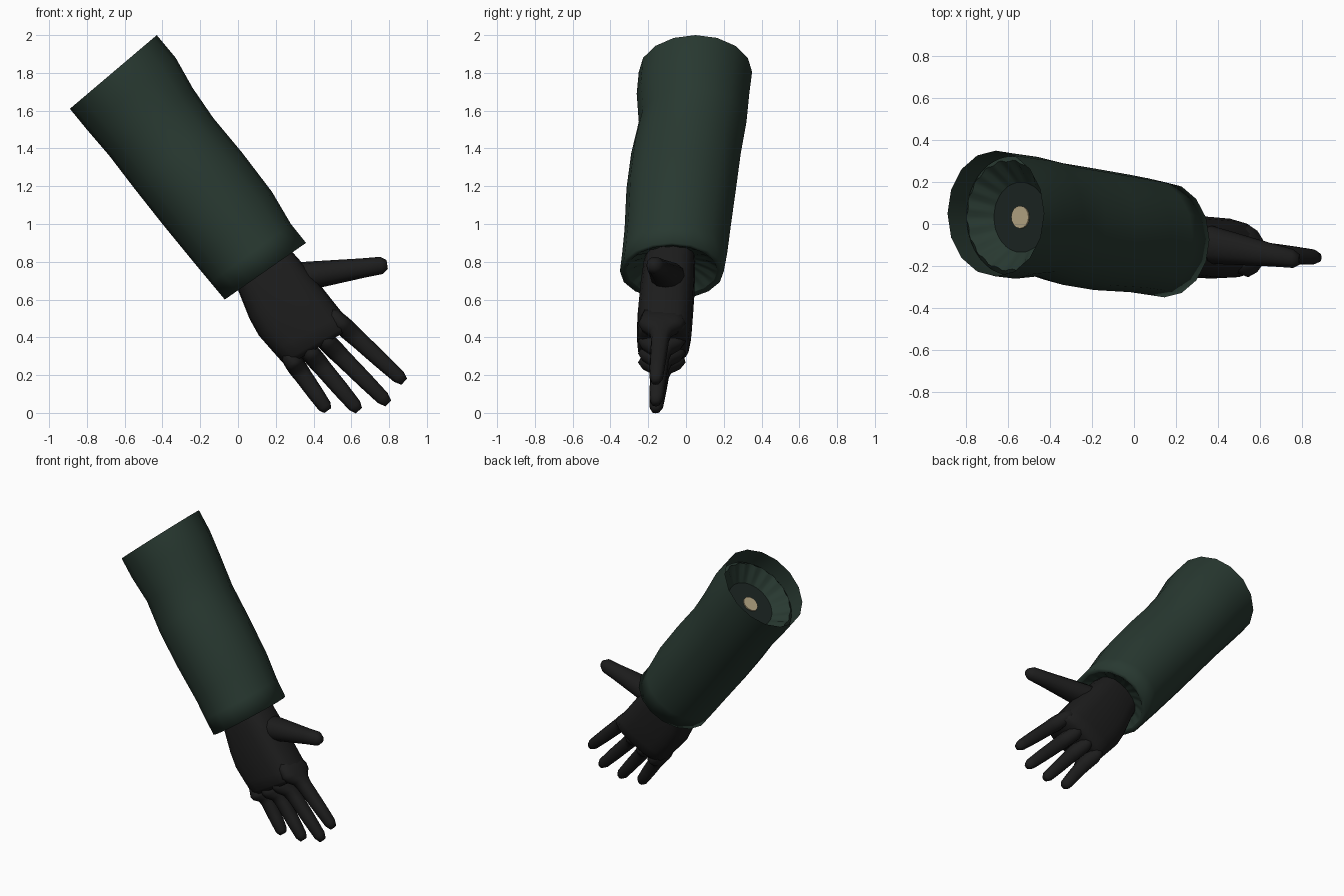
import bpy, bmesh, math
from mathutils import Vector

cube = bpy.data.objects.get("Cube")
if cube:
    bpy.data.objects.remove(cube, do_unlink=True)


def material(name, rgb):
    m = bpy.data.materials.new(name)
    m.use_nodes = True
    m.diffuse_color = (*rgb, 1)
    bsdf = m.node_tree.nodes["Principled BSDF"]
    bsdf.inputs["Base Color"].default_value = (*rgb, 1)
    bsdf.inputs["Roughness"].default_value = 0.9
    return m


GREEN = material("sleeve green", (0.021, 0.040, 0.030))
DARK = material("dark green", (0.012, 0.020, 0.017))
BLACK = material("glove black", (0.012, 0.012, 0.012))
BONE = material("bone tan", (0.50, 0.41, 0.25))


def span(left, right, y, hy):
    """Cross-section from its two edge points in the xz plane and its y range."""
    l, r = Vector((left[0], y, left[1])), Vector((right[0], y, right[1]))
    return (l + r) / 2, (r - l) / 2, hy


def loft(name, rings, mat, sides=16, power=1.0, flutes=None, caps=True, smooth=45):
    """Skin a list of (centre, half-width vector, half-depth) cross-sections."""
    bm = bmesh.new()
    rows = []
    for k, (c, u, hy) in enumerate(rings):
        row = []
        for i in range(sides):
            a = math.tau * i / sides
            cs, sn = (math.copysign(abs(t) ** power, t) for t in (math.cos(a), math.sin(a)))
            s = 1 + (flutes[k] * (-1) ** (i // 2) if flutes else 0)
            row.append(bm.verts.new(c + s * (u * cs + Vector((0, hy * sn, 0)))))
        rows.append(row)
    for a, b in zip(rows, rows[1:]):
        for i in range(sides):
            j = (i + 1) % sides
            bm.faces.new((a[i], b[i], b[j], a[j]))
    if caps:
        bm.faces.new(rows[0])
        bm.faces.new(rows[-1][::-1])
    mesh = bpy.data.meshes.new(name)
    bm.to_mesh(mesh)
    bm.free()
    mesh.materials.append(mat)
    ob = bpy.data.objects.new(name, mesh)
    bpy.context.collection.objects.link(ob)
    bpy.ops.object.select_all(action='DESELECT')
    ob.select_set(True)
    bpy.context.view_layer.objects.active = ob
    bpy.ops.object.shade_smooth_by_angle(angle=math.radians(smooth))


def digit(name, base, tip, profile, power):
    """Finger along base-tip; profile rows are (fraction, half-width, half-depth)."""
    base, tip = Vector(base), Vector(tip)
    d = tip - base
    side = Vector((-d.z, 0, d.x)).normalized()
    rings = [(base + d * t, side * w, h) for t, w, h in profile]
    loft(name, rings, BLACK, 12, power, smooth=120)


AXIS = Vector((.607, -.09, -.79))


def inside(ring, depth, scale):
    c, u, hy = ring
    return c + AXIS * depth, u * scale, hy * scale


# Sleeve shell, turned in softly at the cuff
top = span((-.89, 1.61), (-.43, 2.0), .05, .30)
cuff = span((-.07, .60), (.36, .90), -.075, .275)
loft("sleeve", [
    top,
    span((-.80, 1.50), (-.33, 1.88), .037, .298),
    span((-.68, 1.36), (-.24, 1.72), .035, .285),
    span((-.55, 1.19), (-.13, 1.56), .0, .29),
    span((-.40, 1.0), (.02, 1.38), -.025, .29),
    span((-.22, .78), (.18, 1.17), -.045, .28),
    span((-.145, .69), (.28, 1.0), -.06, .278),
    cuff,
    inside(cuff, -.005, .88),
], GREEN, caps=False, smooth=180)

# Gathered linings at both openings
loft("upper_lining", [inside(top, .2, .55), inside(top, .175, .64), inside(top, .14, .76),
                      inside(top, .105, .87), inside(top, .13, .95)], GREEN, 72,
     flutes=[0, .02, .03, .015, 0], caps=False, smooth=60)
loft("cuff_lining", [inside(cuff, -.005, .88), inside(cuff, -.02, .8), inside(cuff, -.04, .68),
                     inside(cuff, -.07, .4)], GREEN, 72,
     flutes=[0, .015, .04, 0], caps=False, smooth=60)

# Arm end with bone core
loft("arm_end", [inside(top, .198, .56), inside(top, .21, .56)], DARK, 32)
loft("bone_core", [inside(top, .19, .18), inside(top, .198, .18)], BONE, 16)

# Gloved palm
loft("palm", [
    span((-.07, .78), (.17, .96), -.075, .12),
    span((.0, .65), (.28, .86), -.09, .138),
    span((.06, .50), (.37, .76), -.1, .145),
    span((.11, .41), (.48, .62), -.11, .147),
    span((.18, .33), (.56, .52), -.115, .145),
    span((.235, .268), (.595, .475), -.12, .138),
    span((.262, .25), (.605, .452), -.125, .11),
], BLACK, 20, 0.65, smooth=60)

# Fingers with deep knuckle bases
finger = [(0, .042, .10), (.2, .05, .126), (.26, .051, .11), (.33, .05, .06),
          (.42, .047, .048), (.7, .043, .043), (.93, .037, .037), (1, .022, .022)]
for name, base, tip in [
    ("index_finger", (.46, -.12, .55), (.88, -.16, .165)),
    ("middle_finger", (.385, -.12, .46), (.795, -.16, .05)),
    ("ring_finger", (.32, -.12, .39), (.64, -.16, .012)),
    ("little_finger", (.25, -.12, .33), (.475, -.16, .012)),
]:
    digit(name, base, tip, finger, 0.8)

# Thumb
digit("thumb", (.26, -.08, .71), (.79, -.17, .785),
      [(0, .08, .09), (.22, .075, .09), (.45, .065, .075), (.75, .052, .055),
       (.94, .046, .045), (1, .024, .025)], 0.9)
